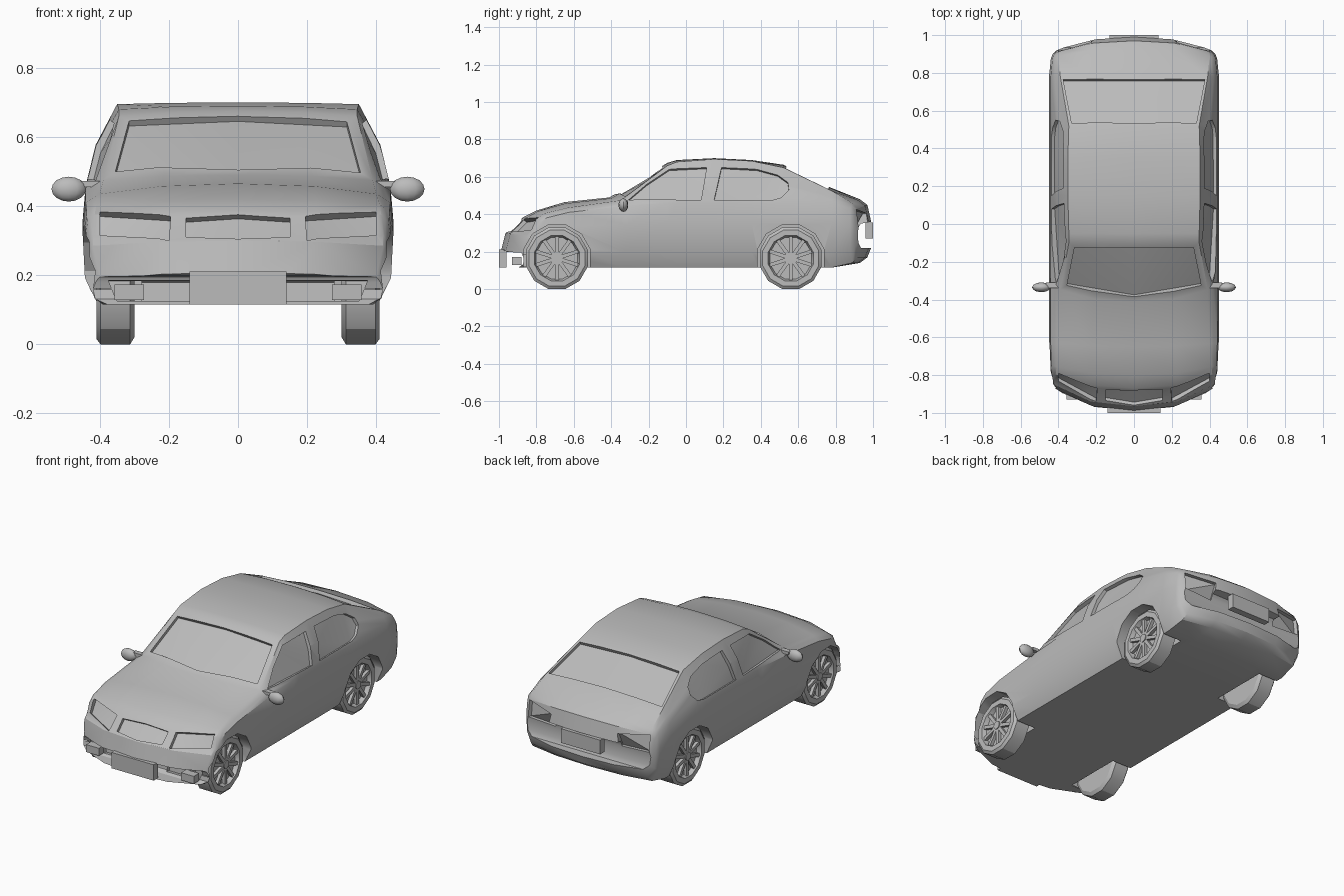
import bpy, bmesh, math
from mathutils import Vector, Matrix
from mathutils.bvhtree import BVHTree

cube = bpy.data.objects.get("Cube")
if cube:
    bpy.data.objects.remove(cube, do_unlink=True)

grey = bpy.data.materials.new("plain grey")
grey.use_nodes = True
COLOUR = (0.5, 0.5, 0.5, 1)
grey.diffuse_color = COLOUR
for node in grey.node_tree.nodes:
    if node.type == 'BSDF_PRINCIPLED':
        node.inputs["Base Color"].default_value = COLOUR


def finish(name, bm, angle=30):
    bmesh.ops.recalc_face_normals(bm, faces=bm.faces)
    me = bpy.data.meshes.new(name)
    bm.to_mesh(me)
    bm.free()
    me.materials.append(grey)
    me.shade_smooth()
    me.set_sharp_from_angle(angle=math.radians(angle))
    ob = bpy.data.objects.new(name, me)
    bpy.context.scene.collection.objects.link(ob)
    return ob


def bridge(bm, a, b):
    n = len(a)
    for i in range(n):
        bm.faces.new((a[i], a[(i + 1) % n], b[(i + 1) % n], b[i]))


def add_box(bm, centre, size, turn=None):
    m = Matrix.Translation(centre) @ (turn or Matrix()) @ Matrix.Diagonal((*size, 1))
    bmesh.ops.create_cube(bm, size=1, matrix=m)


def box(name, centre, size):
    bm = bmesh.new()
    add_box(bm, centre, size)
    return finish(name, bm)


# Body shell: cross-sections from nose to tail
# y, half width, floor z, shoulder z, top edge x, top edge z, centre z, bow
SECTIONS = [
    (-.99, .42, .115, .18, .40, .195, .20, .13),
    (-.965, .435, .115, .27, .42, .285, .30, .12),
    (-.925, .44, .115, .30, .42, .315, .335, .11),
    (-.87, .445, .115, .35, .415, .375, .385, .08),
    (-.80, .447, .115, .38, .41, .405, .42, .05),
    (-.65, .45, .115, .41, .40, .435, .465, .02),
    (-.41, .45, .115, .445, .39, .475, .49, .08),
    (-.10, .45, .115, .46, .345, .66, .675, 0),
    (-.05, .45, .115, .46, .345, .68, .69, 0),
    (.15, .45, .115, .46, .35, .695, .70, 0),
    (.35, .45, .115, .46, .35, .685, .69, 0),
    (.52, .45, .115, .46, .345, .65, .665, 0),
    (.78, .45, .115, .46, .39, .525, .54, 0),
    (.93, .44, .14, .43, .40, .46, .48, -.05),
    (.97, .43, .17, .40, .39, .43, .45, -.07),
    (.99, .41, .22, .33, .37, .35, .36, -.08),
]


def section(bm, y, w, zb, zs, xt, zt, zc, bow):
    rise = zs - zb
    half = [(w * .5, zb), (w * .9, zb), (w * .985, zb + .25 * rise),
            (w, zb + .7 * rise), (w * .98, zs),
            ((w * .98 + xt) / 2 + .07 * (zt - zs), (zs + zt) / 2),
            (xt, zt), (xt * .55, zt + .75 * (zc - zt))]
    ring = [(0, zb)] + half + [(0, zc)] + [(-x, z) for x, z in reversed(half)]
    return [bm.verts.new((x, y + bow * (abs(x) / .43) ** 2.5, z)) for x, z in ring]


bm = bmesh.new()
rings = [section(bm, *s) for s in SECTIONS]
for a, b in zip(rings, rings[1:]):
    bridge(bm, a, b)
for r in (rings[0], rings[-1]):
    n = len(r)
    for i in range(n // 2):
        quad = [r[i], r[i + 1], r[n - i - 1], r[-i]]
        bm.faces.new(list(dict.fromkeys(quad)))
bmesh.ops.recalc_face_normals(bm, faces=bm.faces)
surface = BVHTree.FromBMesh(bm)
body = finish("body", bm)
cutters = []


def add_cutter(inner, outer):
    bm = bmesh.new()
    a = [bm.verts.new(p) for p in inner]
    b = [bm.verts.new(p) for p in outer]
    bridge(bm, a, b)
    bm.faces.new(a)
    bm.faces.new(b)
    bmesh.ops.triangulate(bm, faces=bm.faces)
    ob = finish("cutter", bm)
    ob.hide_render = True
    cutters.append(ob)


def recess(points, ray, normal, depth):
    """Sink an outline, projected on the shell along ray, below the surface."""
    ray, normal = Vector(ray), Vector(normal).normalized()
    hits = []
    for p in points:
        start = Vector(p) - ray * 2
        hit = surface.ray_cast(start, ray)[0]
        hits.append(surface.find_nearest(Vector(p))[0] if hit is None else hit)
    add_cutter([h - normal * depth for h in hits], [h + normal * .1 for h in hits])


def symmetric(half):
    return half + [(-x, q) for x, q in reversed(half) if x]


# Windscreen and rear window
screen = symmetric([(0, -.385), (.355, -.325), (.315, -.125), (0, -.125)])
recess([(x, y, 0) for x, y in screen], (0, 0, -1), (0, -.55, .83), .018)
rear = symmetric([(0, .765), (.375, .765), (.33, .535), (0, .535)])
recess([(x, y, 0) for x, y in rear], (0, 0, -1), (0, .45, .89), .018)

# Grille
grille = symmetric([(0, .305), (.15, .31), (.15, .365), (0, .375)])
recess([(x, 0, z) for x, z in grille], (0, 1, 0), (0, -.8, .6), .02)

FRONT_WINDOW = [(-.31, .475), (-.21, .56), (-.12, .62), (-.09, .64),
                (.11, .65), (.095, .56), (.08, .475)]
REAR_WINDOW = [(.15, .475), (.17, .56), (.19, .65), (.38, .64), (.49, .61),
               (.545, .57), (.55, .53), (.51, .49), (.46, .475)]
HEADLIGHT = [(.4, .383), (.195, .37), (.2, .30), (.4, .315)]
INTAKE = [(.14, .125), (.35, .125), (.375, .185), (.14, .185)]
TAIL_LIGHT = [(.40, .425), (.22, .405), (.22, .315), (.40, .325)]
WHEELS = {"front": -.69, "rear": .56}
WHEEL_Z = .165


def polygon(x, r, y, n=12):
    angles = [2 * math.pi * (i + .5) / n for i in range(n)]
    return [(x, y + r * math.sin(a), WHEEL_Z - r * math.cos(a)) for a in angles]


for s in (1, -1):
    # Side windows
    for window in (FRONT_WINDOW, REAR_WINDOW):
        recess([(0, y, z) for y, z in window], (-s, 0, 0), (s * .92, 0, .38), .018)
    # Lamps and lower intakes
    recess([(s * x, 0, z) for x, z in HEADLIGHT], (0, 1, 0), (0, -.8, .6), .022)
    recess([(s * x, 0, z) for x, z in INTAKE], (0, 1, 0), (0, -1, .2), .03)
    recess([(s * x, 0, z) for x, z in TAIL_LIGHT], (0, -1, 0), (s * .3, .95, 0), .02)
    # Wheel arches
    for y in WHEELS.values():
        add_cutter(polygon(s * .28, .184, y), polygon(s * .6, .184, y))

# Cut all recesses, then drop the cutters
for c in cutters:
    mod = body.modifiers.new("cut", 'BOOLEAN')
    mod.operation, mod.solver, mod.object = 'DIFFERENCE', 'EXACT', c
bpy.context.view_layer.update()
evaluated = body.evaluated_get(bpy.context.evaluated_depsgraph_get())
cut_mesh = bpy.data.meshes.new_from_object(evaluated)
body.modifiers.clear()
body.data = cut_mesh
cut_mesh.materials.clear()
cut_mesh.materials.append(grey)
cut_mesh.shade_smooth()
cut_mesh.set_sharp_from_angle(angle=math.radians(30))
for c in cutters:
    bpy.data.objects.remove(c, do_unlink=True)


# Wheels: turned tyre and dished rim with spokes and hub
def wheel(name, s, y):
    bm = bmesh.new()
    profile = [(.30, .15), (.312, .171), (.398, .171), (.41, .155),
               (.41, .125), (.385, .115)]
    loops = [[bm.verts.new(p) for p in polygon(s * x, r, y)] for x, r in profile]
    for a, b in zip(loops, loops[1:]):
        bridge(bm, a, b)
    bm.faces.new(loops[0])
    bm.faces.new(loops[-1])
    for i in range(10):
        turn = Matrix.Rotation(2 * math.pi * i / 10, 4, 'X')
        mid = Vector((s * .393, y, WHEEL_Z)) + turn @ Vector((0, 0, .065))
        add_box(bm, mid, (.02, .02, .105), turn)
    hub = [[bm.verts.new(p) for p in polygon(s * x, .024, y)] for x in (.38, .408)]
    bridge(bm, *hub)
    for h in hub:
        bm.faces.new(h)
    finish(name, bm)


for s, side in ((1, "left"), (-1, "right")):
    for end, y in WHEELS.items():
        wheel(f"{end}_{side}_wheel", s, y)
    # Door mirror
    bm = bmesh.new()
    bmesh.ops.create_uvsphere(
        bm, u_segments=12, v_segments=8, radius=1,
        matrix=Matrix.Translation((s * .49, -.335, .449)) @ Matrix.Diagonal((.05, .026, .036, 1)))
    finish(f"{side}_mirror", bm, 40)
    box(f"{side}_mirror_stem", (s * .43, -.325, .464), (.07, .03, .018))
    # Fog lamp inside the intake
    box(f"{side}_fog_lamp", (s * .315, -.905, .15), (.085, .05, .045))

# Number plates
box("front_plate", (0, -.98, .163), (.28, .04, .095))
box("rear_plate", (0, .98, .313), (.26, .04, .085))
